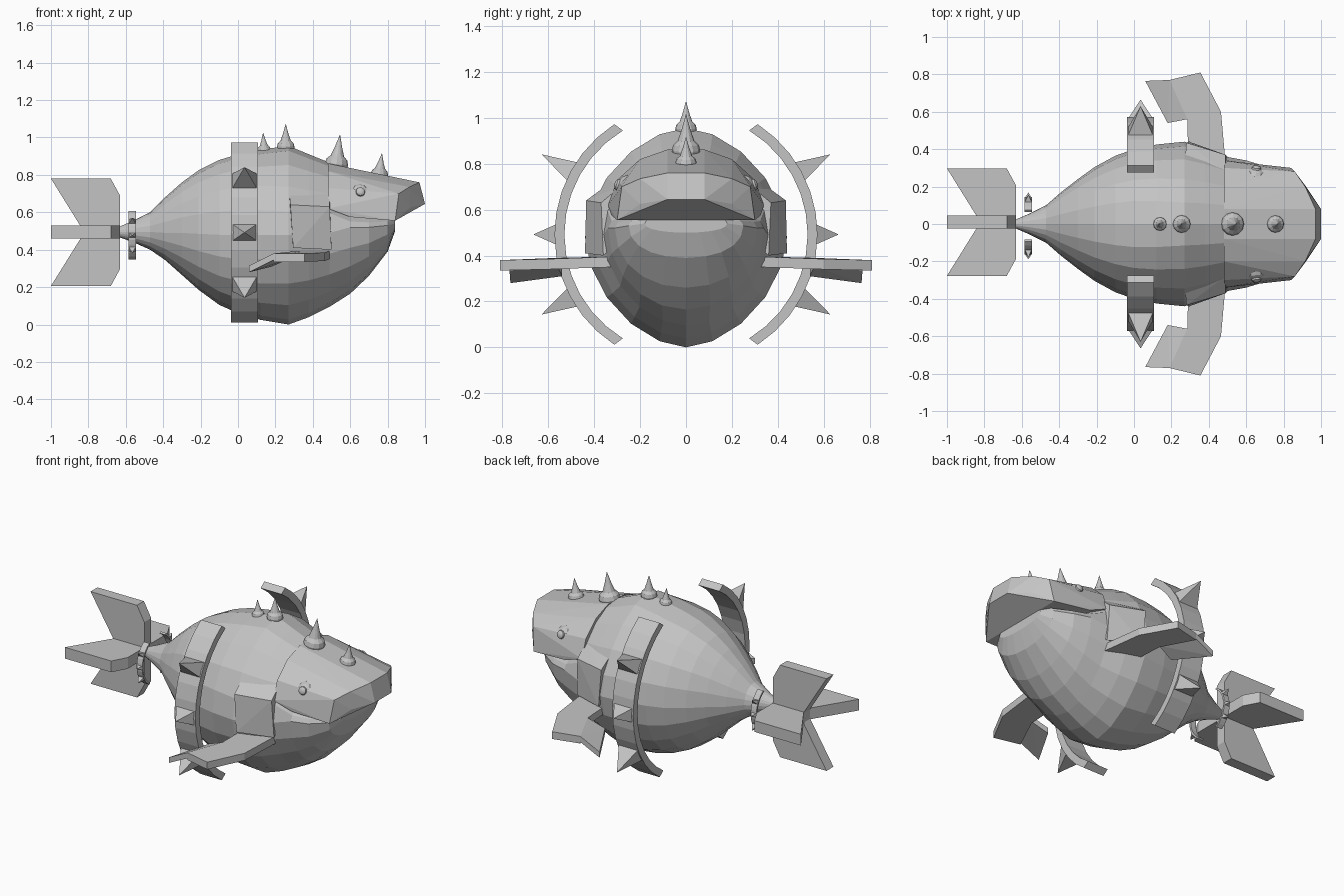
import bpy, bmesh, math
from mathutils import Vector, Matrix

if "Cube" in bpy.data.objects:
    bpy.data.objects.remove(bpy.data.objects["Cube"])

grey = bpy.data.materials.new("plain grey")
grey.diffuse_color = (0.55, 0.55, 0.55, 1)
grey.use_nodes = True
grey.node_tree.nodes["Principled BSDF"].inputs["Base Color"].default_value = grey.diffuse_color


def finish(name, bm):
    bmesh.ops.recalc_face_normals(bm, faces=bm.faces)
    me = bpy.data.meshes.new(name)
    bm.to_mesh(me)
    bm.free()
    me.materials.append(grey)
    ob = bpy.data.objects.new(name, me)
    bpy.context.collection.objects.link(ob)
    return ob


def loft(name, rings):
    bm = bmesh.new()
    rows = [[bm.verts.new(p) for p in r] for r in rings]
    n = len(rows[0])
    for a, b in zip(rows, rows[1:]):
        for i in range(n):
            j = (i + 1) % n
            bm.faces.new((a[i], a[j], b[j], b[i]))
    bm.faces.new(rows[0])
    bm.faces.new(rows[-1])
    return finish(name, bm)


def hull(name, pts):
    bm = bmesh.new()
    for p in pts:
        bm.verts.new(p)
    r = bmesh.ops.convex_hull(bm, input=bm.verts)
    junk = [v for v in bm.verts if not v.link_faces]
    bmesh.ops.delete(bm, geom=junk, context='VERTS')
    bmesh.ops.dissolve_limit(bm, angle_limit=0.02, verts=bm.verts, edges=bm.edges)
    return finish(name, bm)


def prism(name, pts, off):
    bm = bmesh.new()
    f = bm.faces.new([bm.verts.new(p) for p in pts])
    r = bmesh.ops.extrude_face_region(bm, geom=[f])
    vs = [v for v in r['geom'] if isinstance(v, bmesh.types.BMVert)]
    bmesh.ops.translate(bm, verts=vs, vec=off)
    if f.is_valid is False or len(bm.faces) < len(pts) + 2:
        bm.faces.new([bm.verts[i] for i in range(len(pts))])
    return finish(name, bm)


def lathe(name, profile, sides, mat):
    rings = [[mat @ Vector((max(r, 0.0005) * math.cos(2 * math.pi * i / sides),
                            max(r, 0.0005) * math.sin(2 * math.pi * i / sides), z))
              for i in range(sides)] for r, z in profile]
    return loft(name, rings)


# body: x, half width, top z, widest z, bottom z, roundness
sections = [(-0.63, 0.025, 0.525, 0.495, 0.465, 2), (-0.56, 0.055, 0.555, 0.495, 0.44, 2),
            (-0.47, 0.10, 0.60, 0.495, 0.40, 2), (-0.39, 0.17, 0.68, 0.49, 0.345, 2),
            (-0.30, 0.24, 0.76, 0.49, 0.265, 2), (-0.21, 0.305, 0.825, 0.485, 0.185, 2),
            (-0.10, 0.365, 0.88, 0.48, 0.105, 2), (0.0, 0.40, 0.91, 0.48, 0.06, 2),
            (0.12, 0.425, 0.935, 0.48, 0.025, 1.9), (0.27, 0.44, 0.955, 0.48, 0.0, 1.75),
            (0.38, 0.405, 0.91, 0.48, 0.04, 1.8), (0.49, 0.36, 0.865, 0.49, 0.095, 1.85),
            (0.60, 0.34, 0.62, 0.52, 0.165, 2), (0.70, 0.31, 0.60, 0.52, 0.26, 2.1),
            (0.80, 0.25, 0.59, 0.53, 0.39, 2.2), (0.84, 0.18, 0.58, 0.54, 0.50, 2.2)]
rings = []
for x, w, zt, zc, zb, n in sections:
    ring = []
    for i in range(20):
        t = 2 * math.pi * i / 20
        c, s = math.cos(t), math.sin(t)
        y = w * math.copysign(abs(c) ** (2 / n), c)
        h = (zt - zc) if s > 0 else (zc - zb)
        ring.append((x, y, zc + h * math.copysign(abs(s) ** (2 / n), s)))
    rings.append(ring)
loft("body", rings)

# upper head with overhanging snout
half = [(0.48, 0.34, 0.62), (0.48, 0.30, 0.73), (0.48, 0.2, 0.82), (0.48, 0.08, 0.862),
        (0.60, 0.325, 0.575), (0.84, 0.30, 0.555), (0.86, 0.28, 0.70), (0.915, 0.20, 0.735),
        (0.97, 0.08, 0.76), (1.0, 0.08, 0.645), (0.92, 0.20, 0.625)]
hull("upper_head", [(x, y * s, z) for x, y, z in half for s in (1, -1)])


# curved side guards with pyramid spikes; the tail repeats them at small scale
def guards(name, centre, k):
    for side, tag in ((1, "left"), (-1, "right")):
        def P(x, r, a):
            return (centre[0] + k * x, centre[1] + k * side * r * math.cos(a),
                    centre[2] + k * r * math.sin(a))
        arc = []
        for i in range(13):
            a = math.radians(-57 + 114 * i / 12)
            b = a * 1.03
            arc.append([P(-0.072, 0.53, b), P(0.072, 0.53, b), P(0.072, 0.573, a), P(-0.072, 0.573, a)])
        loft(f"{name}_{tag}_arc", arc)
        for j, (deg, tip) in enumerate(((29, 0.72), (0, 0.665), (-29, 0.72))):
            a = math.radians(deg)
            base = [P(x, 0.56, a + d) for x in (-0.07, 0.07) for d in (-0.085, 0.085)]
            hull(f"{name}_{tag}_spike_{j}", base + [P(0, tip, a)])


guards("side_guard", (0.035, 0, 0.492), 1.0)
guards("tail_guard", (-0.565, -0.01, 0.477), 0.268)

# crossed tail fins
tail = [(-1, 0.287), (-0.68, 0.287), (-0.63, 0.195), (-0.63, -0.195),
        (-0.68, -0.287), (-1, -0.287), (-0.84, -0.03), (-0.84, 0.03)]
prism("tail_fin_flat", [(x, y + 0.01, 0.46) for x, y in tail], (0, 0, 0.07))
prism("tail_fin_upright", [(x, -0.023, z + 0.493) for x, z in tail], (0, 0.068, 0))

# gill covers, side fins and eyes on both sides
gill = [(0.27, 0.30, 0.74), (0.49, 0.28, 0.705), (0.28, 0.435, 0.64), (0.49, 0.37, 0.63),
        (0.295, 0.44, 0.41), (0.50, 0.36, 0.40), (0.28, 0.25, 0.5), (0.49, 0.25, 0.5)]
fin = [(0.29, 0.36, 0.35), (0.49, 0.32, 0.35), (0.465, 0.60, 0.34), (0.355, 0.81, 0.335),
       (0.19, 0.77, 0.335), (0.285, 0.56, 0.345)]
flap = [(0.19, 0.77, 0.335), (0.285, 0.56, 0.345), (0.18, 0.54, 0.30), (0.06, 0.765, 0.27)]
for s, tag in ((1, "left"), (-1, "right")):
    hull(f"gill_cover_{tag}", [(x, y * s, z) for x, y, z in gill])
    prism(f"side_fin_{tag}", [(x, y * s, z) for x, y, z in fin], (0, 0, 0.045))
    hull(f"side_fin_flap_{tag}", [(x, y * s, z + d) for x, y, z in flap for d in (0.01, 0.045)])
    out = Vector((0.1, s, 0.35)).to_track_quat('Z', 'Y').to_matrix().to_4x4()
    m = Matrix.Translation((0.65, 0.255 * s, 0.695)) @ out
    lathe(f"eye_{tag}", [(0.04, -0.04), (0.055, 0), (0.053, 0.018), (0.042, 0.034),
                         (0.025, 0.043), (0.023, 0.052), (0.012, 0.058), (0, 0.06)], 12, m)

# row of spikes along the back
for j, (x, z, r, h, lean) in enumerate(((0.14, 0.925, 0.036, 0.10, -0.06), (0.255, 0.94, 0.047, 0.132, 0),
                                        (0.525, 0.845, 0.062, 0.172, 0.12), (0.755, 0.795, 0.046, 0.122, 0.12))):
    m = Matrix.Translation((x, 0, z)) @ Matrix.Rotation(lean, 4, 'Y')
    lathe(f"back_spike_{j}", [(r * 0.9, -0.03), (r, 0.08 * h), (r * 0.9, 0.22 * h), (r * 0.58, 0.33 * h),
                              (r * 0.32, 0.6 * h), (0, h)], 12, m)
